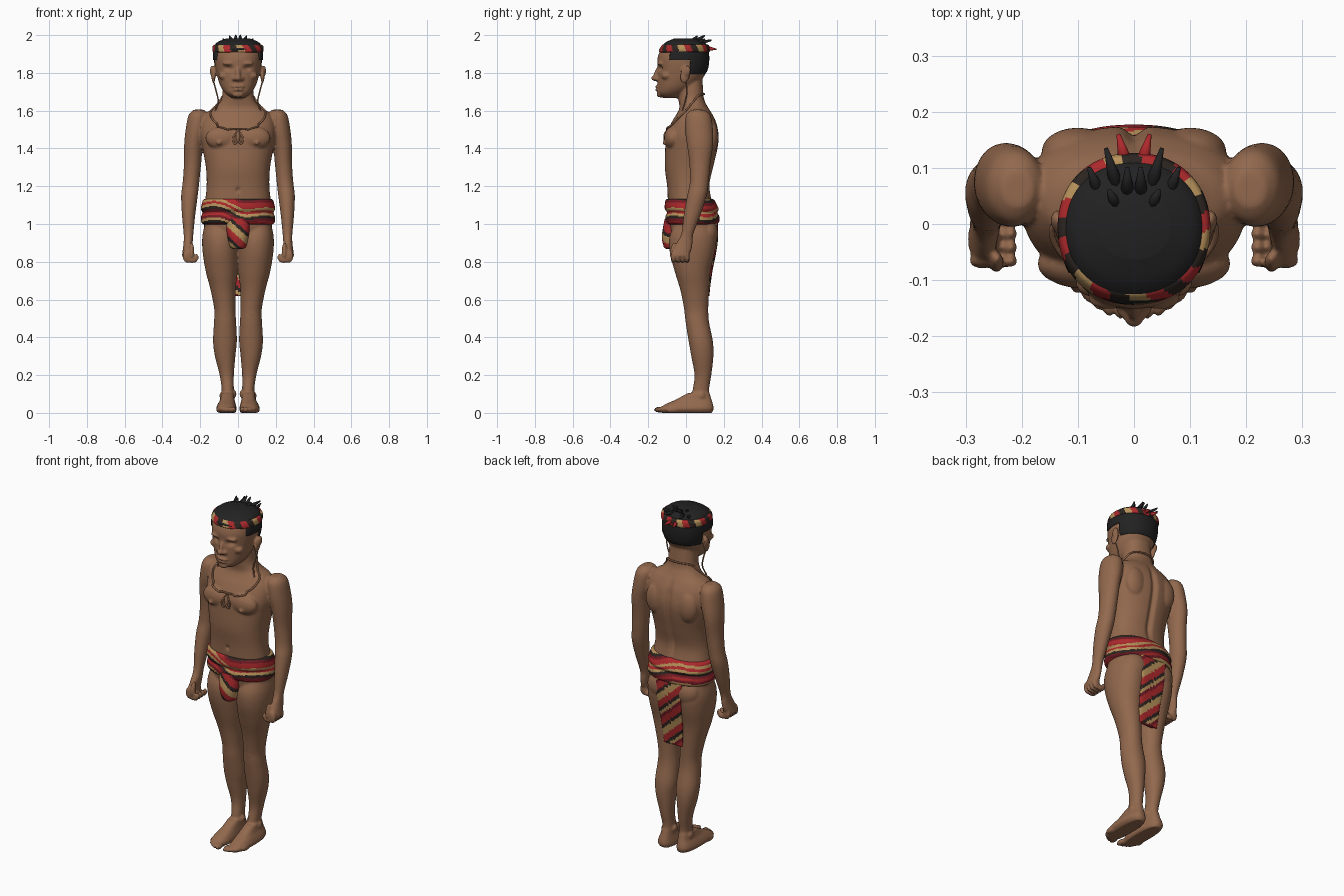
import bpy, bmesh, math
from math import exp, pi, cos, sin
from mathutils import Vector, Matrix
from mathutils.bvhtree import BVHTree

old = bpy.data.objects.get("Cube")
if old:
    bpy.data.objects.remove(old)


def material(name, r, g, b):
    m = bpy.data.materials.new(name)
    m.use_nodes = True
    m.diffuse_color = (r, g, b, 1)
    bsdf = m.node_tree.nodes["Principled BSDF"]
    bsdf.inputs["Base Color"].default_value = (r, g, b, 1)
    bsdf.inputs["Roughness"].default_value = 0.8
    return m


SKIN = material("brown skin", .29, .14, .075)
HAIR = material("black hair", .016, .016, .016)
RED = material("red cloth", .42, .022, .025)
DARK = material("dark red cloth", .17, .012, .018)
TAN = material("tan cloth", .48, .29, .105)
BLACK = material("black cloth", .025, .018, .015)
CLOTH = [RED, DARK, TAN, BLACK]
STRIPES = [0, 0, 2, 2, 3, 0, 0, 1, 2, 3]


def curve_rows(rows, steps):
    """Catmull-Rom interpolation through a list of tuples."""
    out = []
    for i in range(len(rows) - 1):
        a, b = rows[max(i - 1, 0)], rows[i]
        c, d = rows[i + 1], rows[min(i + 2, len(rows) - 1)]
        for k in range(steps):
            t = k / steps
            out.append([q + .5 * t * (r - p + t * (2*p - 5*q + 4*r - s + t * (3*q - 3*r + s - p)))
                        for p, q, r, s in zip(a, b, c, d)])
    return out + [list(rows[-1])]


def sym(rows):
    return [(z, -w, w, f, b) for z, w, f, b in rows]


def loft(bm, rows, power=2.0, n=48, side=1, steps=5):
    """Rows are horizontal slices: height, x range, y range."""
    rings = []
    for z, xa, xb, ya, yb in curve_rows(rows, steps):
        ring = []
        for k in range(n):
            c, s = cos(2 * pi * k / n), sin(2 * pi * k / n)
            x = math.copysign(abs(c) ** (2 / power), c) * (xb - xa) / 2 + (xa + xb) / 2
            y = math.copysign(abs(s) ** (2 / power), s) * (yb - ya) / 2 + (ya + yb) / 2
            ring.append(bm.verts.new((side * x, y, z)))
        rings.append(ring)
    for lo, hi in zip(rings, rings[1:]):
        for k in range(n):
            j = (k + 1) % n
            bm.faces.new((lo[k], lo[j], hi[j], hi[k]))
    bm.faces.new(rings[0][::-1])
    bm.faces.new(rings[-1])


def blob(bm, x, y, z, rx, ry, rz, tilt=0, side=1):
    m = (Matrix.Translation((side * x, y, z)) @ Matrix.Rotation(tilt, 4, 'X')
         @ Matrix.Diagonal((rx, ry, rz, 1)))
    bmesh.ops.create_uvsphere(bm, u_segments=20, v_segments=14, radius=1, matrix=m)


def spike(bm, a, b, r):
    a, b = Vector(a), Vector(b)
    m = Matrix.Translation((a + b) / 2) @ (b - a).to_track_quat('Z', 'Y').to_matrix().to_4x4()
    bmesh.ops.create_cone(bm, cap_ends=True, segments=10, radius1=r, radius2=r * .25,
                          depth=(b - a).length, matrix=m)


def finish(name, bm, mats, rule=None):
    bmesh.ops.recalc_face_normals(bm, faces=bm.faces)
    for f in bm.faces:
        f.smooth = True
        if rule:
            f.material_index = rule(f.calc_center_median())
    me = bpy.data.meshes.new(name)
    bm.to_mesh(me)
    bm.free()
    for m in mats:
        me.materials.append(m)
    ob = bpy.data.objects.new(name, me)
    bpy.context.scene.collection.objects.link(ob)
    return ob


# Body: overlapping masses fused into one skin
bm = bmesh.new()
loft(bm, sym([(.88, .10, -.05, .12), (.95, .165, -.08, .155), (1.02, .182, -.09, .163),
              (1.1, .177, -.095, .143), (1.2, .166, -.10, .125), (1.3, .17, -.112, .145),
              (1.4, .188, -.11, .168), (1.47, .2, -.105, .174), (1.54, .195, -.075, .16),
              (1.59, .165, -.045, .135), (1.62, .118, -.035, .115), (1.66, .088, -.04, .096),
              (1.72, .08, -.045, .09), (1.8, .075, -.05, .085)]), 2.3)
# Head
HEAD = [(1.667, .035, -.12, -.04), (1.69, .065, -.148, .0), (1.72, .088, -.15, .04),
        (1.76, .104, -.15, .08), (1.8, .114, -.15, .105), (1.84, .122, -.15, .114),
        (1.88, .125, -.15, .115), (1.92, .121, -.135, .11), (1.95, .102, -.105, .09),
        (1.97, .055, -.06, .045)]
loft(bm, sym(HEAD), 2.15)
blob(bm, 0, -.15, 1.795, .014, .02, .042, -.3)
blob(bm, 0, -.165, 1.772, .018, .02, .015)
blob(bm, 0, -.148, 1.727, .034, .016, .009)
blob(bm, 0, -.146, 1.711, .029, .017, .009)
blob(bm, 0, -.138, 1.685, .03, .018, .015)
for s in (1, -1):
    blob(bm, .02, -.153, 1.768, .012, .014, .011, 0, s)
    blob(bm, .045, -.133, 1.85, .038, .02, .011, 0, s)
    blob(bm, .07, -.105, 1.785, .034, .026, .022, 0, s)
    blob(bm, .13, -.005, 1.79, .011, .026, .046, -.2, s)
    blob(bm, .137, .006, 1.81, .012, .018, .03, -.2, s)
    # Chest and shoulder blades
    blob(bm, .085, -.07, 1.455, .088, .046, .062, 0, s)
    blob(bm, .1, -.112, 1.43, .012, .013, .012, 0, s)
    blob(bm, .1, .13, 1.46, .065, .042, .09, 0, s)
    blob(bm, .085, .11, .95, .08, .06, .08, 0, s)
    # Arm and hand
    loft(bm, [(1.605, .18, .235, .03, .095), (1.575, .16, .262, 0, .13),
              (1.5, .165, .277, -.005, .143), (1.42, .185, .285, .005, .143),
              (1.32, .195, .286, .018, .13), (1.22, .205, .293, .02, .12),
              (1.15, .213, .301, .006, .11), (1.05, .226, .297, -.012, .078),
              (.95, .236, .288, -.025, .04), (.9, .24, .288, -.05, .035),
              (.86, .243, .293, -.068, .028), (.83, .242, .297, -.07, .012)], 2, 32, s)
    for k in range(4):
        y = -.066 + .024 * k
        blob(bm, .27, y, .83, .024, .013, .036, 0, s)
        blob(bm, .243, y, .809, .03, .013, .016, 0, s)
        blob(bm, .22, y, .823, .012, .012, .02, 0, s)
    blob(bm, .245, -.068, .86, .013, .016, .045, -.2, s)
    # Leg
    loft(bm, [(1.0, .02, .175, -.06, .14), (.93, 0, .189, -.088, .16),
              (.85, 0, .187, -.086, .152), (.75, .003, .171, -.06, .13),
              (.65, .012, .145, -.03, .122), (.55, .014, .126, -.01, .118),
              (.48, .01, .127, -.002, .122), (.38, .006, .132, .014, .142),
              (.3, .014, .122, .028, .145), (.2, .022, .097, .045, .134),
              (.12, .022, .086, .035, .122), (.06, .022, .086, .03, .13)], 2.1, 40, s)
    blob(bm, .07, .018, .53, .032, .026, .04, 0, s)
    # Foot and toes
    loft(bm, [(0, .014, .1, -.13, .138), (.02, .007, .115, -.145, .146),
              (.045, .012, .108, -.11, .143), (.07, .018, .095, -.055, .135),
              (.105, .024, .087, .01, .125)], 2.6, 40, s)
    for k in range(5):
        blob(bm, .024 + .02 * k, -.138 + .008 * k * k / 2, .017, .014 if k == 0 else .0105,
             .033, .016, 0, s)
    blob(bm, .02, .075, .1, .012, .02, .02, 0, s)
    blob(bm, .088, .08, .09, .01, .02, .02, 0, s)
raw = finish("body_masses", bm, [SKIN])
mod = raw.modifiers.new("fuse", 'REMESH')
mod.mode, mod.voxel_size = 'VOXEL', .006
mod = raw.modifiers.new("soften", 'SMOOTH')
mod.factor, mod.iterations = .5, 4
fused = bpy.data.meshes.new_from_object(raw.evaluated_get(bpy.context.evaluated_depsgraph_get()))
bm = bmesh.new()
bm.from_mesh(fused)
bpy.data.objects.remove(raw)
bpy.data.meshes.remove(fused)

# Spine groove, eye sockets, mouth line and navel pressed into the skin
for v in bm.verts:
    x, y, z = v.co
    if y > .08 and 1.1 < z < 1.62:
        v.co.y -= .016 * exp(-(x / .016) ** 2) * min(1, (z - 1.1) * 8, (1.62 - z) * 10)
    elif y < -.06 and z > 1.68:
        v.co.y += .015 * exp(-((abs(x) - .048) / .022) ** 2 - ((z - 1.824) / .013) ** 2)
        v.co.y += .006 * exp(-(x / .03) ** 2 - ((z - 1.719) / .004) ** 2)
    elif y < -.05 and 1.1 < z < 1.25:
        v.co.y += .012 * exp(-(x / .009) ** 2 - ((z - 1.18) / .012) ** 2)
tree = BVHTree.FromBMesh(bm)
finish("body", bm, [SKIN])

# Hair cap, trimmed along the hairline
bm = bmesh.new()
loft(bm, sym([(z + .012, w + .008, f - .002, b + .008) for z, w, f, b in HEAD[3:]]), 2.15, 96, steps=8)


def hairline(y):
    return 1.925 if y < -.085 else 1.865 if y < .02 else 1.798


bmesh.ops.delete(bm, geom=[f for f in bm.faces if f.calc_center_median().z
                           < hairline(f.calc_center_median().y)], context='FACES')
hair = finish("hair", bm, [HAIR])
mod = hair.modifiers.new("thickness", 'SOLIDIFY')
mod.thickness, mod.offset = .014, -1

# Hair tufts on the crown
bm = bmesh.new()
for s in (1, -1):
    for x, y, z, dx, dy, dz in [(.03, .065, 1.96, .02, .07, .012), (.03, .03, 1.965, .015, .03, .03),
                                (.06, .05, 1.95, .02, .05, .03), (.012, .05, 1.965, 0, .05, .034)]:
        spike(bm, (s * x, y, z), (s * (x + dx), y + dy, z + dz), .015)
finish("hair_tufts", bm, [HAIR])


# Headband with knot tails
def headband_rule(p):
    a = math.atan2(p.x, -p.y) / (2 * pi) + .5
    return [2, 0, 3, 2, 0, 3, 0, 3][int(a * 24 + p.z * 12) % 8]


bm = bmesh.new()
loft(bm, sym([(1.908, .124, -.138, .118), (1.914, .134, -.144, .126), (1.93, .136, -.138, .126),
              (1.946, .131, -.127, .121), (1.951, .115, -.11, .108)]), 2.15, 128, steps=4)
finish("headband", bm, CLOTH, headband_rule)
bm = bmesh.new()
for s in (1, -1):
    spike(bm, (s * .015, .11, 1.93), (s * .028, .16, 1.925), .014)
finish("headband_tails", bm, [RED])


# Wrapped waist cloth with slanted stripes
def waist_rule(p):
    a = math.atan2(p.x, -p.y)
    v = (p.z - 1) / .13 + .22 * sin(a) + .1 * sin(3 * a + 1)
    return [1, 0, 1, 3, 2, 0, 2, 0, 0, 1, 3, 2][int(v * 9 + 12) % 12]


bm = bmesh.new()
loft(bm, sym([(.995, .178, -.085, .158), (1.01, .195, -.104, .175), (1.04, .195, -.108, .176),
              (1.06, .188, -.101, .166), (1.08, .196, -.112, .173), (1.105, .192, -.112, .162),
              (1.128, .184, -.106, .148), (1.135, .165, -.09, .125)]), 2.25, 160, steps=5)
finish("waist_cloth", bm, CLOTH, waist_rule)


# Front pouch and long back flap
def slant_rule(p):
    return STRIPES[int((p.z + p.x * .9) * 45 + 20) % 10]


bm = bmesh.new()
loft(bm, sym([(.868, .02, -.105, -.04), (.88, .042, -.118, -.03), (.93, .055, -.128, -.02),
              (.98, .062, -.122, -.02), (1.03, .065, -.112, -.02)]), 2.2, 64, steps=8)
finish("front_pouch", bm, CLOTH, slant_rule)
bm = bmesh.new()
loft(bm, sym([(.62, .06, .104, .124), (.68, .066, .11, .13), (.76, .07, .12, .142),
              (.85, .075, .138, .16), (.93, .08, .146, .17), (1.02, .085, .145, .168)]),
     4, 96, steps=12)
finish("back_flap", bm, CLOTH, slant_rule)


# Cords laid on the skin
def cord(name, pts, radius=.004, hug=True):
    cu = bpy.data.curves.new(name, 'CURVE')
    cu.dimensions, cu.bevel_depth, cu.bevel_resolution = '3D', radius, 2
    path = [Vector(p) for p in curve_rows(pts, 8)]
    if hug:
        hits = [tree.find_nearest(p) for p in path]
        path = [h[0] + h[1] * radius for h in hits]
    sp = cu.splines.new('POLY')
    sp.points.add(len(path) - 1)
    for q, p in zip(sp.points, path):
        q.co = (*p, 1)
    cu.materials.append(SKIN)
    bpy.context.scene.collection.objects.link(bpy.data.objects.new(name, cu))


def mirrored(half):
    return half + [(-x, y, z) for x, y, z in half[-2::-1]]


cord("necklace", mirrored([(0, .12, 1.69), (.09, .07, 1.68), (.125, .02, 1.64), (.155, -.02, 1.6),
                           (.13, -.08, 1.55), (.07, -.12, 1.525), (0, -.13, 1.517)])[::-1], .005)
cord("pendant_loop", mirrored([(0, -.15, 1.517), (.026, -.15, 1.46), (.018, -.15, 1.425),
                               (0, -.15, 1.445)]), .005)
bm = bmesh.new()
blob(bm, 0, -.108, 1.46, .012, .012, .03)
finish("pendant", bm, [SKIN])
for s, label in ((1, "left"), (-1, "right")):
    cord(label + "_ear_string", [(s * .128, .0, 1.75), (s * .115, .005, 1.7),
                                 (s * .105, -.005, 1.65), (s * .12, -.02, 1.6)], .004, False)
